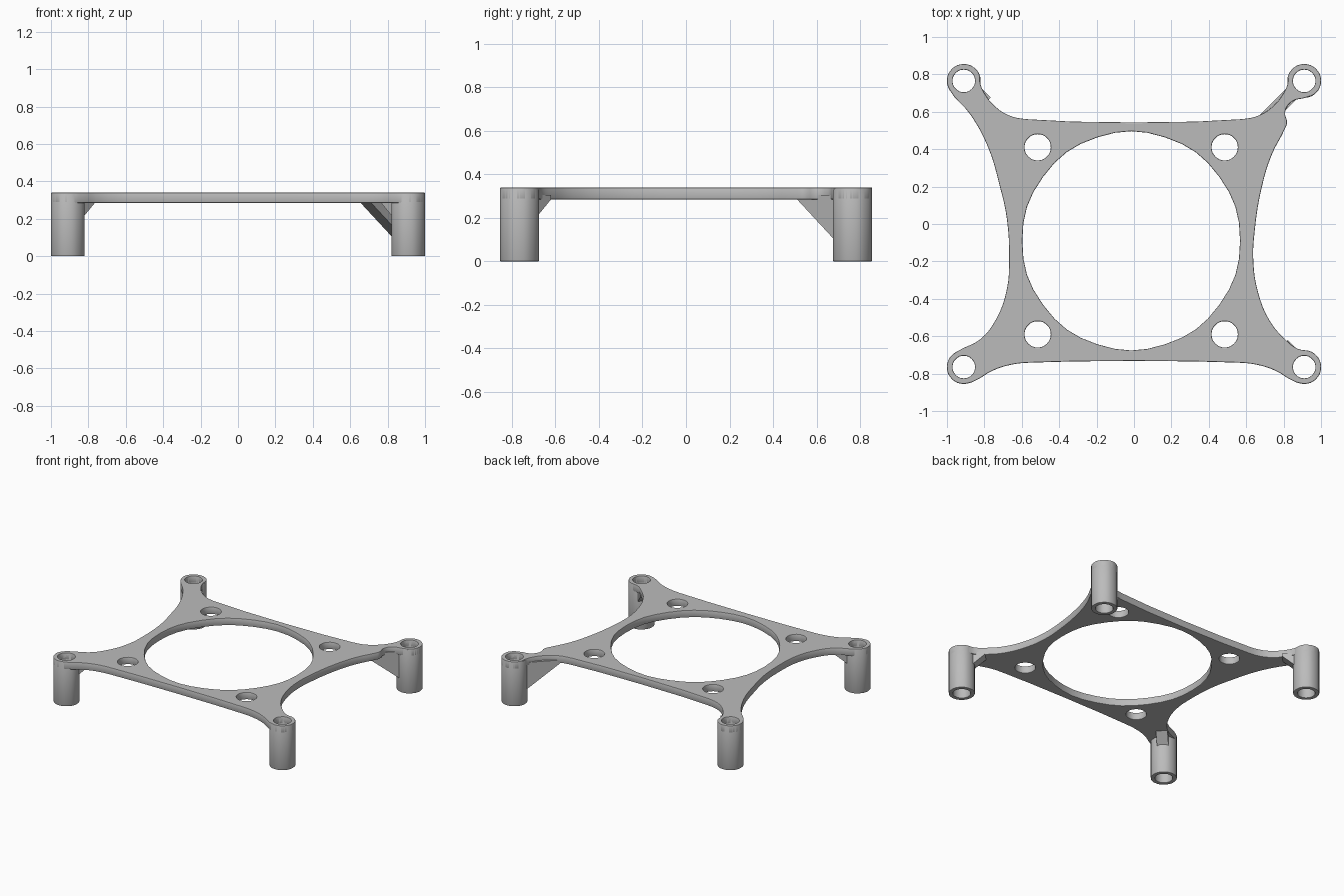
import bpy
import bmesh
from math import cos, sin, radians, sqrt

cube = bpy.data.objects.get("Cube")
if cube:
    bpy.data.objects.remove(cube)

grey = bpy.data.materials.new("matte_grey")
grey.use_nodes = True
grey.diffuse_color = (0.5, 0.5, 0.5, 1)
grey.node_tree.nodes["Principled BSDF"].inputs["Base Color"].default_value = grey.diffuse_color

TOP, UNDER, EDGE = 0.34, 0.285, 0.005
PX, PY, POST_R, BORE_R = 0.91, 0.765, 0.09, 0.06


def arc(x, y, r, start, end, steps):
    angles = [radians(start + (end - start) * i / steps) for i in range(steps + 1)]
    return [(x + r * cos(a), y + r * sin(a)) for a in angles]


def circle(x, y, r, points=8):
    return arc(x, y, r, 0, 360, points)[:-1]


def slab(name, loops, z0, z1):
    """Extrude closed smooth loops; inner loops become holes, edges are eased."""
    curve = bpy.data.curves.new(name, "CURVE")
    curve.dimensions = "2D"
    curve.fill_mode = "BOTH"
    curve.resolution_u = 4
    curve.bevel_depth = EDGE
    curve.bevel_resolution = 1
    curve.offset = -EDGE
    curve.extrude = (z1 - z0) / 2 - EDGE
    for loop in loops:
        spline = curve.splines.new("BEZIER")
        spline.bezier_points.add(len(loop) - 1)
        spline.use_cyclic_u = True
        for point, (x, y) in zip(spline.bezier_points, loop):
            point.co = (x, y, 0)
            point.handle_left_type = point.handle_right_type = "AUTO"
    obj = bpy.data.objects.new(name, curve)
    bpy.context.collection.objects.link(obj)
    obj.location.z = (z0 + z1) / 2
    curve.materials.append(grey)
    bpy.ops.object.select_all(action="DESELECT")
    obj.select_set(True)
    bpy.context.view_layer.objects.active = obj
    bpy.ops.object.convert(target="MESH")
    bpy.ops.object.shade_smooth_by_angle(angle=radians(30))


def gusset(name, sx, sy, reach, depth):
    """Triangular brace running diagonally inward from a post."""
    half, near = 0.04, 0.078
    k = 1 / sqrt(2)
    bm = bmesh.new()
    sides = []
    for w in (-half, half):
        ring = []
        for d, z in ((near, depth), (near, UNDER + 0.02), (reach, UNDER + 0.02), (reach, UNDER)):
            ring.append(bm.verts.new((sx * (PX - (d + w) * k), sy * (PY - (d - w) * k), z)))
        bm.faces.new(ring)
        sides.append(ring)
    a, b = sides
    for i in range(4):
        j = (i + 1) % 4
        bm.faces.new((a[i], a[j], b[j], b[i]))
    bmesh.ops.recalc_face_normals(bm, faces=bm.faces)
    mesh = bpy.data.meshes.new(name)
    bm.to_mesh(mesh)
    bm.free()
    mesh.materials.append(grey)
    bpy.context.collection.objects.link(bpy.data.objects.new(name, mesh))


# Plate outline, counter-clockwise from the front right corner
front = [(-0.83, -0.828), (-0.76, -0.786), (-0.66, -0.753), (-0.55, -0.741)]
back = [(0.80, 0.70), (0.754, 0.64), (0.674, 0.583), (0.567, 0.56)]
left = [(0.875, -0.667), (0.807, -0.615), (0.727, -0.52), (0.663, -0.364), (0.638, -0.2),
        (0.645, -0.04), (0.684, 0.2), (0.738, 0.374), (0.805, 0.505), (0.818, 0.54),
        (0.808, 0.6), (0.845, 0.655)]
right = [(-0.877, 0.588), (-0.78, 0.41), (-0.717, 0.2), (-0.68, 0.03), (-0.668, -0.19),
         (-0.68, -0.35), (-0.738, -0.51), (-0.82, -0.615)]


def mirrored(points):
    return [(-x, y) for x, y in reversed(points)]


outline = (arc(-PX, -PY, POST_R, 115, 290, 5) + front + mirrored(front)
           + arc(PX, -PY, POST_R, 250, 425, 5) + left
           + arc(PX, PY, POST_R, 275, 550, 7) + back + mirrored(back)
           + arc(-PX, PY, POST_R, -10, 215, 6) + right)

# Central opening, four mounting holes and the post bores
corners = {"back_left": (1, 1), "back_right": (-1, 1), "front_left": (1, -1), "front_right": (-1, -1)}
holes = [circle(-0.015, -0.09, 0.582, 10)]
for sx, sy in corners.values():
    holes.append(circle(-0.015 + 0.5 * sx, -0.09 + 0.5 * sy, 0.07))
    holes.append(circle(sx * PX, sy * PY, BORE_R))
slab("frame_plate", [outline] + holes, UNDER, TOP)

# Hollow posts and their braces
for corner, (sx, sy) in corners.items():
    x, y = sx * PX, sy * PY
    slab(corner + "_post", [circle(x, y, POST_R), circle(x, y, BORE_R)], 0, TOP - EDGE)
    deep = corner == "back_left"
    gusset(corner + "_gusset", sx, sy, 0.32 if deep else 0.165, 0.10 if deep else 0.21)
